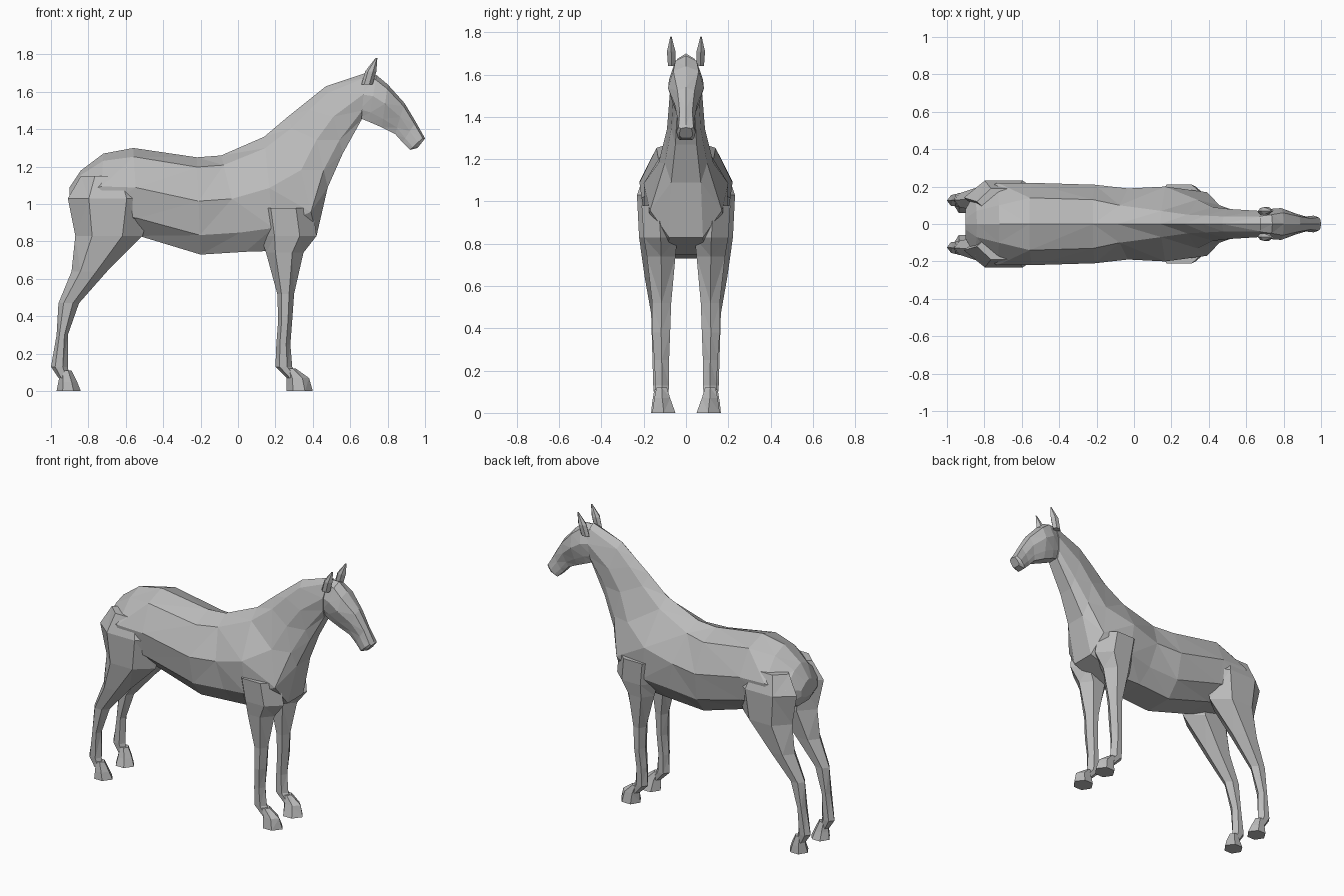
import bpy
import bmesh
from mathutils import Vector

default_cube = bpy.data.objects.get("Cube")
if default_cube:
    bpy.data.objects.remove(default_cube, do_unlink=True)

# One plain grey coat for the whole animal
coat = bpy.data.materials.new("grey coat")
coat.use_nodes = True
grey = (0.5, 0.5, 0.5, 1)
coat.diffuse_color = grey
coat.node_tree.nodes["Principled BSDF"].inputs["Base Color"].default_value = grey


def loft(name, rings, mirror=False):
    """Skin a list of equal-length point rings with flat faces and capped ends."""
    bm = bmesh.new()
    loops = [[bm.verts.new(point) for point in ring] for ring in rings]
    for lower, upper in zip(loops, loops[1:]):
        count = len(lower)
        for i in range(count):
            j = (i + 1) % count
            bm.faces.new((lower[i], lower[j], upper[j], upper[i]))
    bm.faces.new(loops[0])
    bm.faces.new(loops[-1])
    bmesh.ops.triangulate(bm, faces=bm.faces[:], quad_method='SHORT_EDGE')
    bmesh.ops.recalc_face_normals(bm, faces=bm.faces[:])
    mesh = bpy.data.meshes.new(name)
    bm.to_mesh(mesh)
    bm.free()
    mesh.materials.append(coat)
    part = bpy.data.objects.new(name, mesh)
    bpy.context.collection.objects.link(part)
    if mirror:
        modifier = part.modifiers.new("other side", 'MIRROR')
        modifier.use_axis = (False, True, False)
        modifier.use_mirror_merge = False
    return part


def body_ring(top_x, top_z, low_x, low_z, *widths):
    """Symmetric cross-section from a top point to a flat underside."""
    top = Vector((top_x, 0, top_z))
    low = Vector((low_x, 0, low_z))
    depths = (0.1, 0.45, 0.8, 1)
    side = [top.lerp(low, d) + Vector((0, w, 0)) for d, w in zip(depths, widths)]
    other = [Vector((p.x, -p.y, p.z)) for p in reversed(side)]
    return [top] + side + other


def leg_ring(back, front, z, inner, outer):
    """Six-sided horizontal cross-section of a limb."""
    x, y = (back + front) / 2, (inner + outer) / 2
    length, width = (front - back) / 2, (outer - inner) / 2
    corners = ((1, 0), (0.4, 1), (-0.5, 1), (-1, 0), (-0.5, -1), (0.4, -1))
    return [(x + a * length, y + b * width, z) for a, b in corners]


# Rump, barrel, chest and neck in one skin
torso = [
    (-.90, 1.09, -.90, .98, .03, .08, .08, .03),
    (-.84, 1.18, -.86, .92, .07, .17, .16, .06),
    (-.72, 1.27, -.74, .88, .10, .22, .20, .06),
    (-.56, 1.30, -.53, .83, .14, .22, .19, .10),
    (-.22, 1.25, -.20, .73, .13, .21, .18, .10),
    (-.09, 1.26, .04, .745, .10, .19, .17, .10),
    (.14, 1.36, .20, .75, .07, .20, .19, .09),
    (.27, 1.47, .42, .83, .05, .13, .17, .08),
    (.37, 1.55, .48, 1.09, .045, .09, .10, .07),
    (.47, 1.63, .56, 1.27, .04, .08, .07, .05),
    (.68, 1.70, .66, 1.45, .04, .07, .06, .04),
]
loft("body_and_neck", [body_ring(*row) for row in torso])

# Head from the poll to the muzzle
head = [
    (.66, 1.69, .65, 1.46, .04, .06, .05, .03),
    (.74, 1.69, .70, 1.44, .05, .08, .06, .04),
    (.80, 1.64, .77, 1.41, .06, .085, .06, .04),
    (.89, 1.54, .84, 1.375, .04, .055, .04, .03),
    (.95, 1.44, .88, 1.33, .03, .04, .035, .025),
    (.995, 1.36, .92, 1.29, .035, .045, .04, .03),
    (1, 1.35, .96, 1.30, .025, .03, .03, .02),
]
loft("head", [body_ring(*row) for row in head])

# Ears as narrow pointed wedges
ear = [
    (.66, .72, 1.64, .05, .085),
    (.68, .74, 1.71, .05, .09),
    (.735, .745, 1.78, .068, .074),
]
loft("ears", [leg_ring(*row) for row in ear], mirror=True)

# Hind legs with thigh, hock and cannon
hind_leg = [
    (-.84, -.54, 1.15, .05, .19),
    (-.91, -.46, 1.03, .05, .232),
    (-.87, -.51, .83, .04, .222),
    (-.89, -.70, .64, .07, .195),
    (-.96, -.85, .47, .09, .165),
    (-.97, -.91, .30, .095, .16),
    (-1, -.91, .13, .095, .155),
    (-.96, -.90, .07, .10, .15),
]
loft("hind_legs", [leg_ring(*row) for row in hind_leg], mirror=True)

# Front legs with shoulder, knee and cannon
front_leg = [
    (.10, .40, .98, .05, .21),
    (.12, .42, .83, .04, .20),
    (.15, .35, .74, .05, .185),
    (.21, .30, .52, .07, .16),
    (.215, .29, .38, .075, .16),
    (.205, .28, .25, .08, .15),
    (.20, .29, .13, .08, .145),
    (.26, .33, .07, .085, .14),
]
loft("front_legs", [leg_ring(*row) for row in front_leg], mirror=True)

# Hooves flare towards the ground
hind_hoof = [(-.95, -.89, .11, .10, .15), (-.96, -.86, .05, .08, .16),
             (-.97, -.84, 0, .06, .165)]
front_hoof = [(.26, .31, .12, .09, .14), (.26, .38, .07, .075, .15),
              (.26, .40, 0, .05, .16)]
loft("hind_hooves", [leg_ring(*row) for row in hind_hoof], mirror=True)
loft("front_hooves", [leg_ring(*row) for row in front_hoof], mirror=True)
